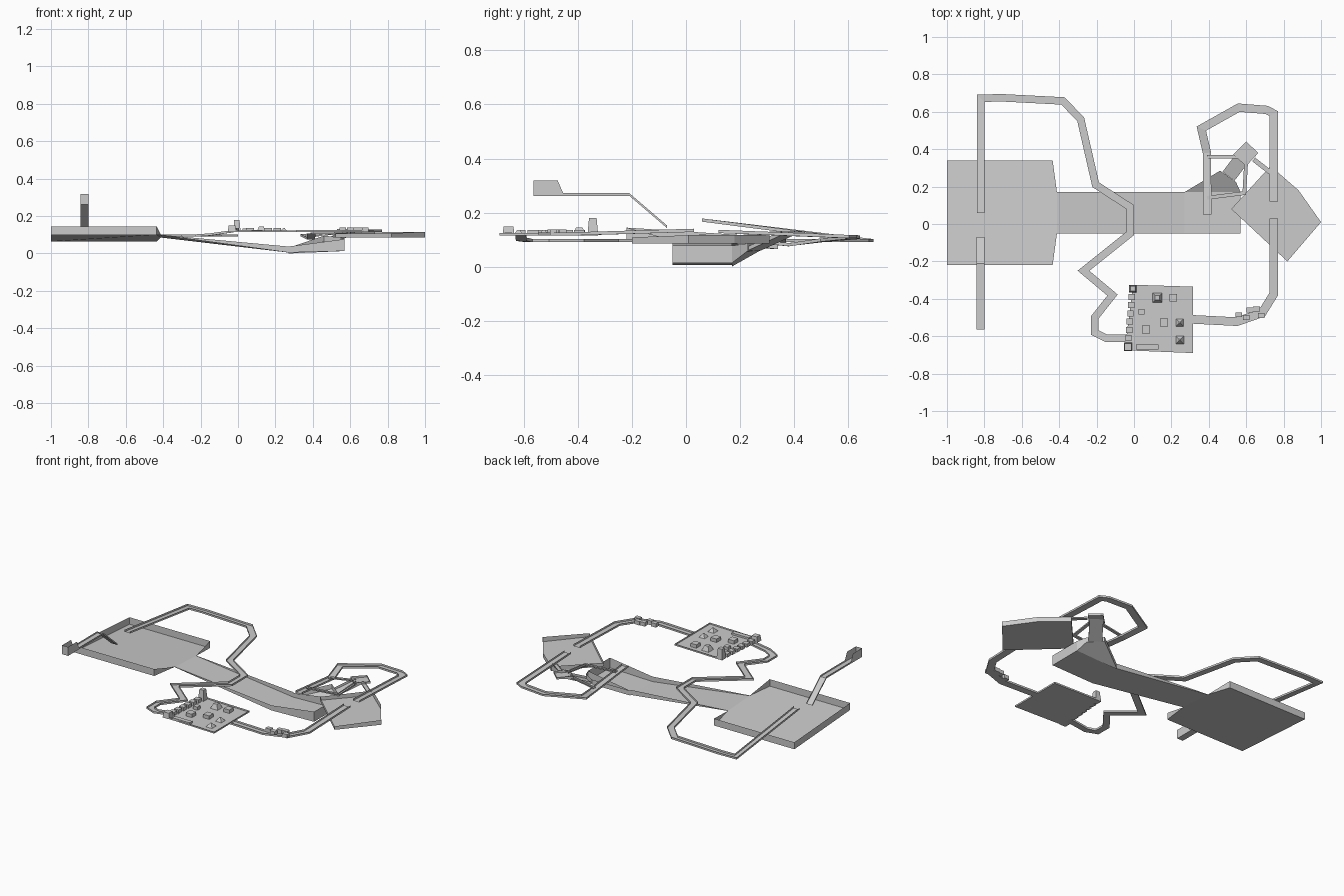
import bpy
from mathutils import Vector


def mesh(name, verts, faces):
    me = bpy.data.meshes.new(name)
    me.from_pydata([tuple(v) for v in verts], [], faces)
    me.update()
    ob = bpy.data.objects.new(name, me)
    bpy.context.collection.objects.link(ob)
    return ob


def tray(name, pts, walls):
    """Thin floor polygon; each point has its own wall height (0 = open)."""
    n = len(pts)
    verts = list(pts) + [(p[0], p[1], p[2] + h) for p, h in zip(pts, walls)]
    faces = [tuple(range(n))]
    for i in range(n):
        j = (i + 1) % n
        if walls[i] and walls[j]:
            faces.append((j, i, n + i, n + j))
        elif walls[i]:
            faces.append((j, i, n + i))
        elif walls[j]:
            faces.append((j, i, n + j))
    return mesh(name, verts, faces)


def channel(name, path, width=0.04, rail=0.012, rails=None, cap=False):
    """Flat strip with upright rails following a path, mitred in plan."""
    P = [Vector(p) for p in path]
    verts, faces = [], []
    for i, p in enumerate(P):
        dirs = []
        if i > 0:
            dirs.append((p - P[i - 1]).xy.normalized())
        if i < len(P) - 1:
            dirs.append((P[i + 1] - p).xy.normalized())
        d = sum(dirs, Vector((0, 0))).normalized()
        k = width / 2 / max(d.dot(dirs[0]), 0.6)
        off = Vector((-d.y * k, d.x * k, 0))
        up = Vector((0, 0, rails[i] if rails else rail))
        verts += [p + off + up, p + off, p - off, p - off + up]
        if i:
            a, b = 4 * i - 4, 4 * i
            faces += [(a + k, a + k + 1, b + k + 1, b + k) for k in range(3)]
    if cap:
        faces.append((0, 3, 2, 1))
    return mesh(name, verts, faces)


def block(name, x, y, z, sx, sy, h, top=1.0):
    """Box or tapered block standing on z."""
    v = []
    for k, zz in ((1, z), (top, z + h)):
        for a, b in ((-1, -1), (1, -1), (1, 1), (-1, 1)):
            v.append((x + a * k * sx / 2, y + b * k * sy / 2, zz))
    f = [(3, 2, 1, 0), (4, 5, 6, 7)]
    f += [(i, (i + 1) % 4, 4 + (i + 1) % 4, 4 + i) for i in range(4)]
    return mesh(name, v, f)


# large tilted tray, open where the road joins
tray("large_tray",
     [(-1, -.22, .10), (-.435, -.22, .10), (-.412, -.05, .098),
      (-.412, .17, .085), (-.435, .34, .064), (-1, .34, .064)],
     [.044, .044, 0, 0, .044, .044])

# dipping road with growing side walls
road = [(-.412, .098, .085, .002), (.27, .005, .005, .032), (.57, .013, .013, .064)]
v, f = [], []
for x, z0, z1, h in road:
    v += [(x, -.05, z0 + h), (x, -.05, z0), (x, .17, z1), (x, .17, z1 + h)]
f = [(a + k, a + k + 1, a + k + 5, a + k + 4) for a in (0, 4) for k in range(3)]
f.remove((6, 7, 11, 10))          # opening to the side ramp
f.append((8, 9, 10, 11))          # end wall
mesh("road", v, f)

# side ramp climbing from the road to the hub
tray("side_ramp", [(.27, .17, .0), (.57, .17, .013), (.545, .225, .055), (.46, .285, .065)],
     [.03, .064, .03, .03]).data
channel("hub_ramp", [(.505, .255, .06), (.60, .38, .118)], .08, .015)

# hub with its arms
tray("hub", [(.53, .37, .118), (.60, .31, .118), (.665, .38, .118), (.60, .44, .118)],
     [.012, .012, .012, .012])
channel("hub_arm_left", [(.57, .36, .115), (.39, .36, .085)], .02, .008)
channel("hub_arm_front", [(.60, .34, .12), (.59, .165, .105), (.39, .14, .105)], .02, .008)
channel("hub_arm_right", [(.64, .345, .12), (.73, .275, .115)], .025, .008)

# diamond shaped tray
tray("diamond_tray",
     [(.82, -.2, .086), (1, .01, .086), (.88, .18, .086), (.73, .31, .086), (.52, .08, .086)],
     [.022, .03, .03, .03, .022])

# raised start box and launch ramp
channel("start_ramp", [(-.82, -.565, .262), (-.82, -.475, .262), (-.82, -.455, .262),
                       (-.82, -.21, .262), (-.82, -.07, .142)],
        .042, rails=[.056, .056, .01, .01, .01], cap=True)

# landing ramp and winding track to the board
channel("winding_track",
        [(-.82, .06, .166), (-.82, .672, .09), (-.71, .675, .09), (-.38, .658, .09),
         (-.285, .56, .09), (-.205, .21, .09), (-.02, .09, .09), (-.02, -.05, .09),
         (-.27, -.25, .09), (-.115, -.38, .09), (-.21, -.50, .09),
         (-.21, -.58, .09), (-.15, -.61, .095), (0, -.612, .117)])

# obstacle board
tray("board", [(-.05, -.675, .114), (.315, -.69, .114), (.315, -.335, .114), (-.005, -.325, .114)],
     [.01] * 4)
for x, y, s, h, t in [(.125, -.395, .05, .03, .5), (.21, -.395, .04, .022, 1),
                      (.16, -.527, .042, .022, 1), (.245, -.527, .04, .022, .2),
                      (.245, -.62, .042, .022, .2), (.065, -.565, .042, .022, 1),
                      (.04, -.47, .03, .02, 1)]:
    block("obstacle", x, y, .114, s, s, h, t)
block("front_step", .07, -.658, .114, .12, .028, .012)

# corner posts and edge teeth of the board
block("tall_post", -.006, -.345, .114, .04, .04, .066, .7)
block("short_post", -.032, -.657, .114, .045, .045, .035, .8)
for i in range(6):
    block("edge_tooth", -.012 - .0035 * i, -.39 - .044 * i, .114, .034, .032, .022)

# track from the board to the second jump, with small bumps
channel("jump_track", [(.315, -.51, .114), (.55, -.522, .114), (.685, -.475, .114),
                       (.747, -.375, .116), (.747, .03, .128)], .046)
for x, y in [(.56, -.485), (.60, -.50), (.62, -.46), (.655, -.455), (.68, -.49)]:
    block("track_bump", x, y, .114, .035, .026, .024)

# landing track looping back toward the road
channel("return_track", [(.747, .12, .124), (.747, .59, .105), (.71, .61, .105),
                         (.56, .622, .102), (.36, .51, .092), (.39, .38, .075),
                         (.392, .05, .108)], .044)
bpy.data.objects["return_track"].data.update()
